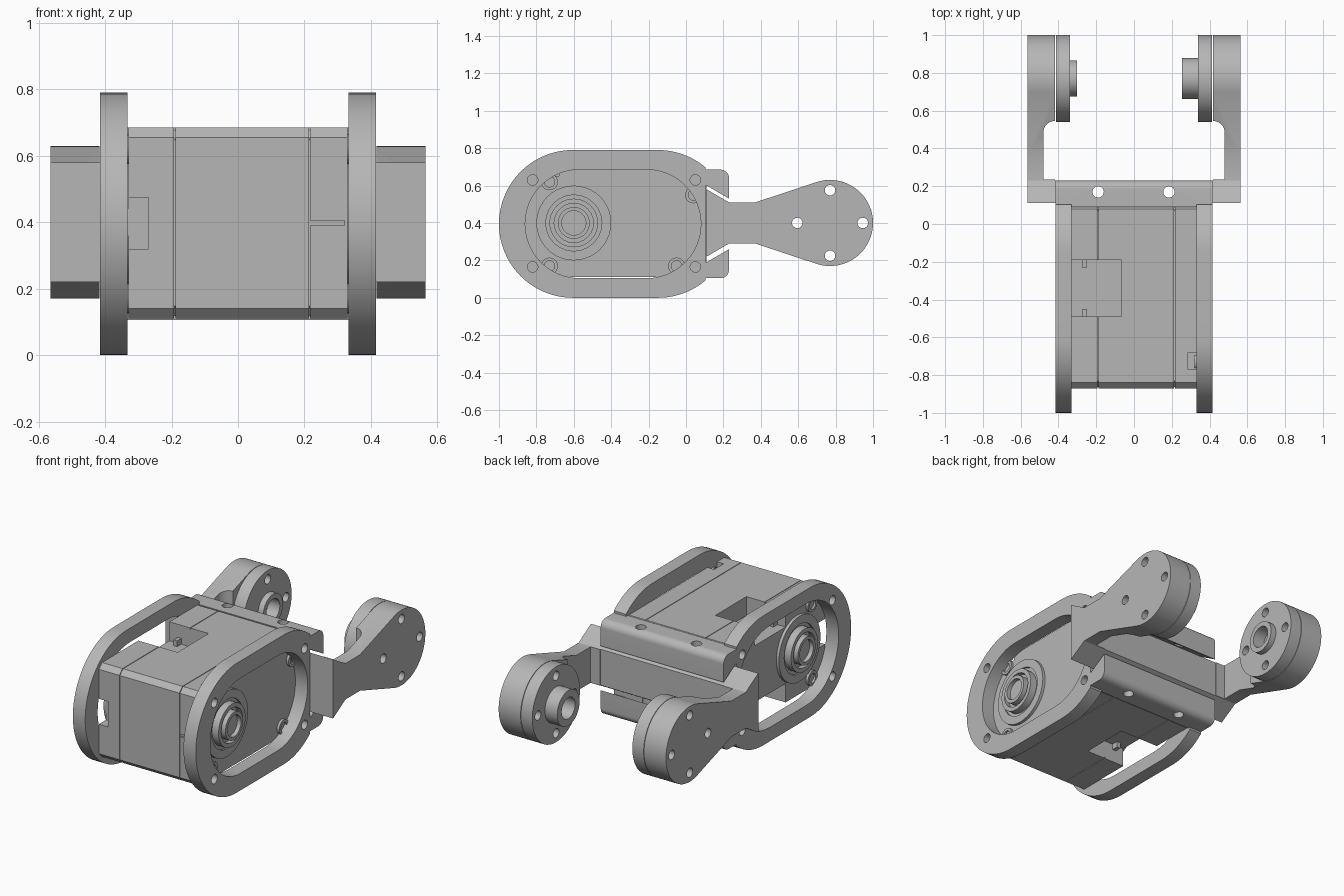
import bpy, bmesh, math
from mathutils import Vector

cube = bpy.data.objects.get("Cube")
if cube:
    bpy.data.objects.remove(cube, do_unlink=True)

grey = bpy.data.materials.new("plain_grey")
grey.use_nodes = True
grey.diffuse_color = (0.47, 0.47, 0.47, 1)
grey.node_tree.nodes["Principled BSDF"].inputs["Base Color"].default_value = grey.diffuse_color

MID = 0.395          # height of the joint axes
AXIS_Y = -0.6        # output shaft position
HEAD_Y = 0.77        # arm pivot position
HEAD_R = 0.23


def prism(name, pts, lo, hi, axis="x"):
    """Extrude a closed outline: (y, z) along x, or (x, y) along z."""
    bm = bmesh.new()
    place = (lambda a, b, t: (t, a, b)) if axis == "x" else (lambda a, b, t: (a, b, t))
    bottom = [bm.verts.new(place(a, b, lo)) for a, b in pts]
    top = [bm.verts.new(place(a, b, hi)) for a, b in pts]
    bm.faces.new(bottom)
    bm.faces.new(top)
    n = len(pts)
    for i in range(n):
        j = (i + 1) % n
        bm.faces.new((bottom[i], bottom[j], top[j], top[i]))
    bmesh.ops.recalc_face_normals(bm, faces=bm.faces)
    mesh = bpy.data.meshes.new(name)
    bm.to_mesh(mesh)
    bm.free()
    mesh.materials.append(grey)
    ob = bpy.data.objects.new(name, mesh)
    bpy.context.collection.objects.link(ob)
    return ob


def arc(cy, cz, r, start, end, steps=24):
    angles = [math.radians(start + (end - start) * i / steps) for i in range(steps + 1)]
    return [(cy + r * math.cos(a), cz + r * math.sin(a)) for a in angles]


def circle(cy, cz, r, steps=40):
    return arc(cy, cz, r, 0, 360, steps)[:-1]


def box(x0, x1, y0, y1, z0, z1, name="cutter"):
    return prism(name, [(y0, z0), (y1, z0), (y1, z1), (y0, z1)], x0, x1)


def hole(y, z, r, x0=-1, x1=1):
    return prism("cutter", circle(y, z, r, 24), x0, x1)


def cut(targets, cutters):
    for ob in targets:
        for c in cutters:
            c.hide_render = True
            mod = ob.modifiers.new("cut", "BOOLEAN")
            mod.operation, mod.solver, mod.object = "DIFFERENCE", "EXACT", c
            bpy.context.view_layer.objects.active = ob
            bpy.ops.object.modifier_apply(modifier=mod.name)
    for c in cutters:
        bpy.data.objects.remove(c, do_unlink=True)


def span(side, a, b):
    return sorted((side * a, side * b))


def mirror_z(pts):
    return [(y, 2 * MID - z) for y, z in pts]


# Motor case: three chamfered sections around a slightly smaller core
def case_outline(d):
    y0, y1, z0, z1, c = -0.87 + d, 0.11 - d, 0.11 + d, 0.685 - d, 0.03
    return [(y0 + c, z0), (y1 - c, z0), (y1, z0 + c), (y1, z1 - c),
            (y1 - c, z1), (y0 + c, z1), (y0, z1 - c), (y0, z0 + c)]


case = [prism("motor_case_rear", case_outline(0), -0.33, -0.192),
        prism("motor_case_middle", case_outline(0), -0.188, 0.213),
        prism("motor_case_front", case_outline(0), 0.217, 0.33),
        prism("motor_core", case_outline(0.008), -0.3, 0.3)]

# Connector pockets above and below, front socket and small slots
cut(case, [box(-0.4, -0.065, -0.49, -0.19, 0.57, 0.8),
           box(-0.4, -0.065, -0.49, -0.19, 0, 0.225),
           box(-0.4, -0.27, -1, -0.8, 0.32, 0.475),
           box(0.285, 0.4, -0.77, -0.68, 0.65, 0.8),
           box(0.217, 0.32, -1, -0.86, 0.39, 0.405)])
for y in (-0.47, -0.21):
    for z in (0.57, 0.19):
        box(-0.275, -0.25, y - 0.02, y + 0.02, z, z + 0.035, "connector_pin")

for side, label in ((1, "left"), (-1, "right")):
    # Output horn
    disc = prism(label + "_horn_disc", circle(AXIS_Y, MID + 0.005, 0.2), *span(side, 0.32, 0.348))
    cut([disc], [hole(AXIS_Y, MID + 0.005, 0.15, *span(side, 0.336, 0.4))])
    hub = prism(label + "_horn_hub", circle(AXIS_Y, MID + 0.005, 0.13), *span(side, 0.32, 0.38))
    cut([hub], [hole(AXIS_Y, MID + 0.005, 0.105, *span(side, 0.35, 0.5))])
    shaft = prism(label + "_shaft", circle(AXIS_Y, MID + 0.005, 0.085), *span(side, 0.32, 0.395))
    cut([shaft], [hole(AXIS_Y, MID + 0.005, 0.065, *span(side, 0.37, 0.5))])

    # Case screw bosses
    for y, z in ((-0.73, 0.62), (-0.73, 0.17), (-0.05, 0.17), (0.04, 0.55)):
        boss = prism(label + "_case_boss", circle(y, z, 0.045, 20), *span(side, 0.32, 0.345))
        cut([boss], [hole(y, z, 0.028, *span(side, 0.333, 0.5))])

    # Side ring with a long rounded opening and four screw holes
    outline = (arc(-0.15, MID, MID, 50, 90, 12) + arc(-0.605, MID, MID, 90, 270, 40)
               + arc(-0.15, MID, MID, 270, 310, 12))
    ring = prism(label + "_side_ring", outline, *span(side, 0.332, 0.415))
    r = 0.29 if side > 0 else 0.31
    opening = arc(-0.21, MID, r, -90, 90) + arc(-0.57, MID, r, 90, 270)
    cut([ring], [prism("cutter", opening, *span(side, 0.2, 0.5))]
        + [hole(y, z, 0.028, *span(side, 0.2, 0.5))
           for y in (-0.82, 0.05) for z in (0.165, 0.63)])

    # Arm with a round head, thinned along its neck
    neck = [(0.11, 0.58), (0.23, 0.51), (0.37, 0.51)]
    head = arc(HEAD_Y, MID + 0.005, HEAD_R, 108, -108, 48)
    arm = prism(label + "_arm", neck + head + [(y, 0.8 - z) for y, z in reversed(neck)],
                *span(side, 0.417, 0.565))
    relief = [(0.3, 0.235), (0.48, 0.235)] + arc(0.42, 0.485, 0.06, 0, 90, 10) + [(0.3, 0.545)]
    relief = [(side * x, y) for x, y in relief]
    screws = [(HEAD_Y, 0.575), (HEAD_Y, 0.225), (0.945, 0.4), (0.595, 0.4)]
    cut([arm], [prism("cutter", relief, -0.2, 1, "z")]
        + [hole(y, z, 0.028, *span(side, 0.3, 0.7)) for y, z in screws])

    # Pivot disc and hub facing inward
    tip, hub_r = (0.255, 0.108) if side > 0 else (0.302, 0.095)
    pad = prism(label + "_pivot_disc", circle(HEAD_Y, 0.4, HEAD_R, 64), *span(side, 0.338, 0.414))
    cut([pad], [hole(y, z, 0.028, *span(side, 0.2, 0.5)) for y, z in screws]
        + [hole(HEAD_Y, 0.4, 0.065, *span(side, 0.2, 0.38))])
    pivot = prism(label + "_pivot_hub", circle(HEAD_Y, 0.4, hub_r), *span(side, tip, 0.345))
    cut([pivot], [hole(HEAD_Y, 0.4, 0.065, *span(side, 0.2, 0.4))])

# Dovetail crossbar joining the arms
dovetail = prism("dovetail_crossbar",
                 [(0.11, 0.22), (0.23, 0.29), (0.23, 0.51), (0.11, 0.58)], -0.565, 0.565)

# Frame rails gripping the dovetail from above and below
rail = [(0.09, 0.6), (0.11, 0.6), (0.23, 0.53)] + arc(0.185, 0.64, 0.045, 0, 90, 10) + [(0.09, 0.685)]
upper = prism("upper_rail", rail, -0.415, 0.415)
lower = prism("lower_rail", mirror_z(rail), -0.415, 0.415)
cut([dovetail, upper, lower],
    [prism("cutter", circle(x, 0.17, 0.03, 24), -1, 2, "z") for x in (-0.19, 0.185)])

# Smooth the round surfaces, keep hard edges crisp
bpy.ops.object.select_all(action="DESELECT")
for ob in bpy.context.scene.objects:
    if ob.type == "MESH":
        ob.select_set(True)
        bpy.context.view_layer.objects.active = ob
bpy.ops.object.shade_smooth_by_angle(angle=math.radians(30))
